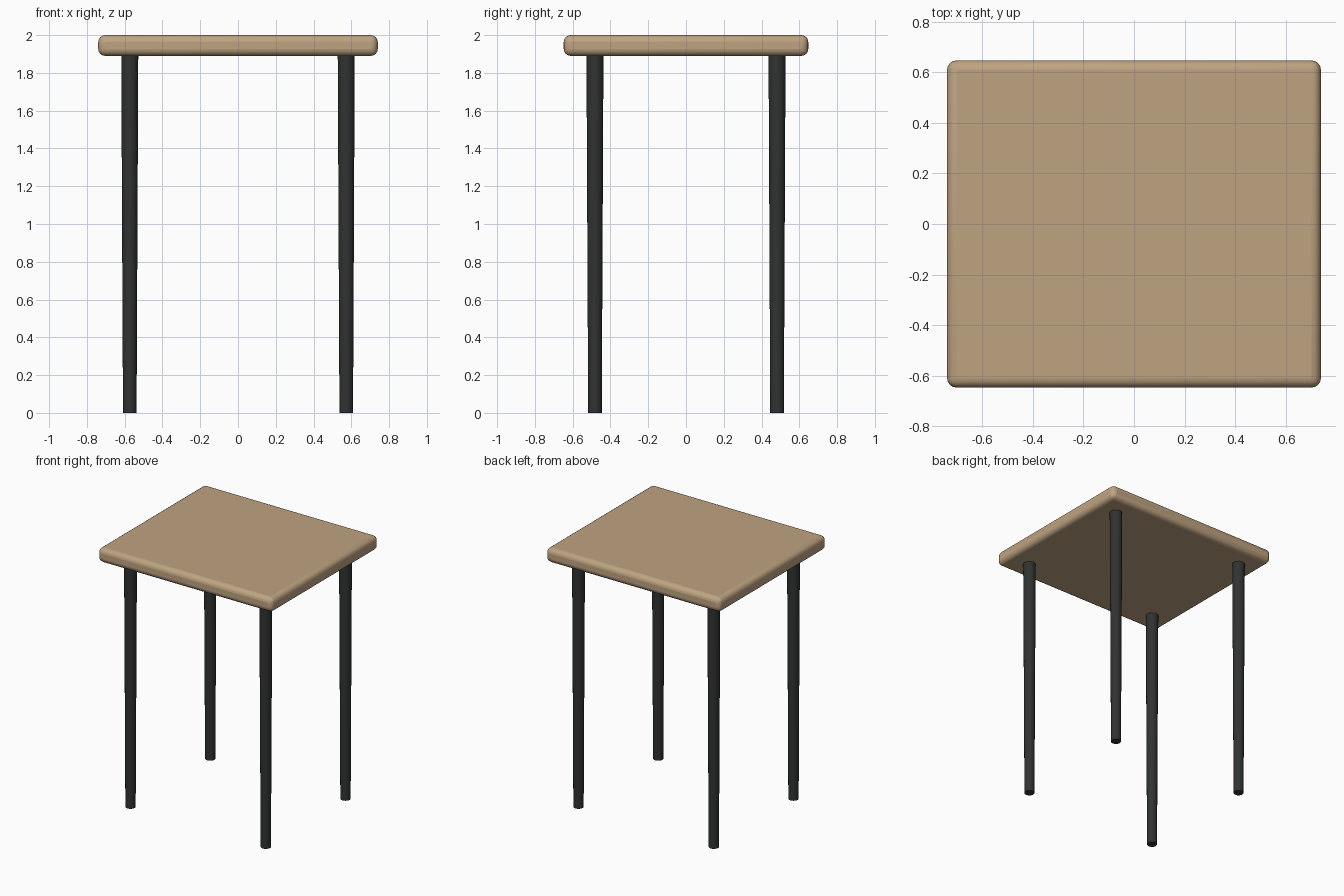
import bpy

if "Cube" in bpy.data.objects:
    bpy.data.objects.remove(bpy.data.objects["Cube"])


def material(name, rgb):
    m = bpy.data.materials.new(name)
    m.diffuse_color = (*rgb, 1)
    m.use_nodes = True
    m.node_tree.nodes["Principled BSDF"].inputs["Base Color"].default_value = m.diffuse_color
    return m


wood = material("light_wood", (0.52, 0.37, 0.22))
metal = material("dark_metal", (0.03, 0.033, 0.033))

# Table top: rounded slab
W, D, T, H = 1.48, 1.295, 0.11, 2.0
bpy.ops.mesh.primitive_cube_add(size=1, location=(0, 0, H - T / 2))
top = bpy.context.object
top.name = "table_top"
top.scale = (W, D, T)
bpy.ops.object.transform_apply(location=False, rotation=False, scale=True)
bevel = top.modifiers.new("rounded_edges", 'BEVEL')
bevel.width = 0.037
bevel.segments = 4
bpy.ops.object.shade_smooth_by_angle()
top.data.materials.append(wood)

# Four slim legs tapering towards the floor
leg_height = H - T
for side, sx in (("left", -1), ("right", 1)):
    for end, sy in (("front", -1), ("back", 1)):
        bpy.ops.mesh.primitive_cone_add(
            vertices=24, radius1=0.036, radius2=0.045, depth=leg_height,
            location=(sx * 0.573, sy * 0.482, leg_height / 2))
        leg = bpy.context.object
        leg.name = f"{end}_{side}_leg"
        bpy.ops.object.shade_smooth_by_angle()
        leg.data.materials.append(metal)
